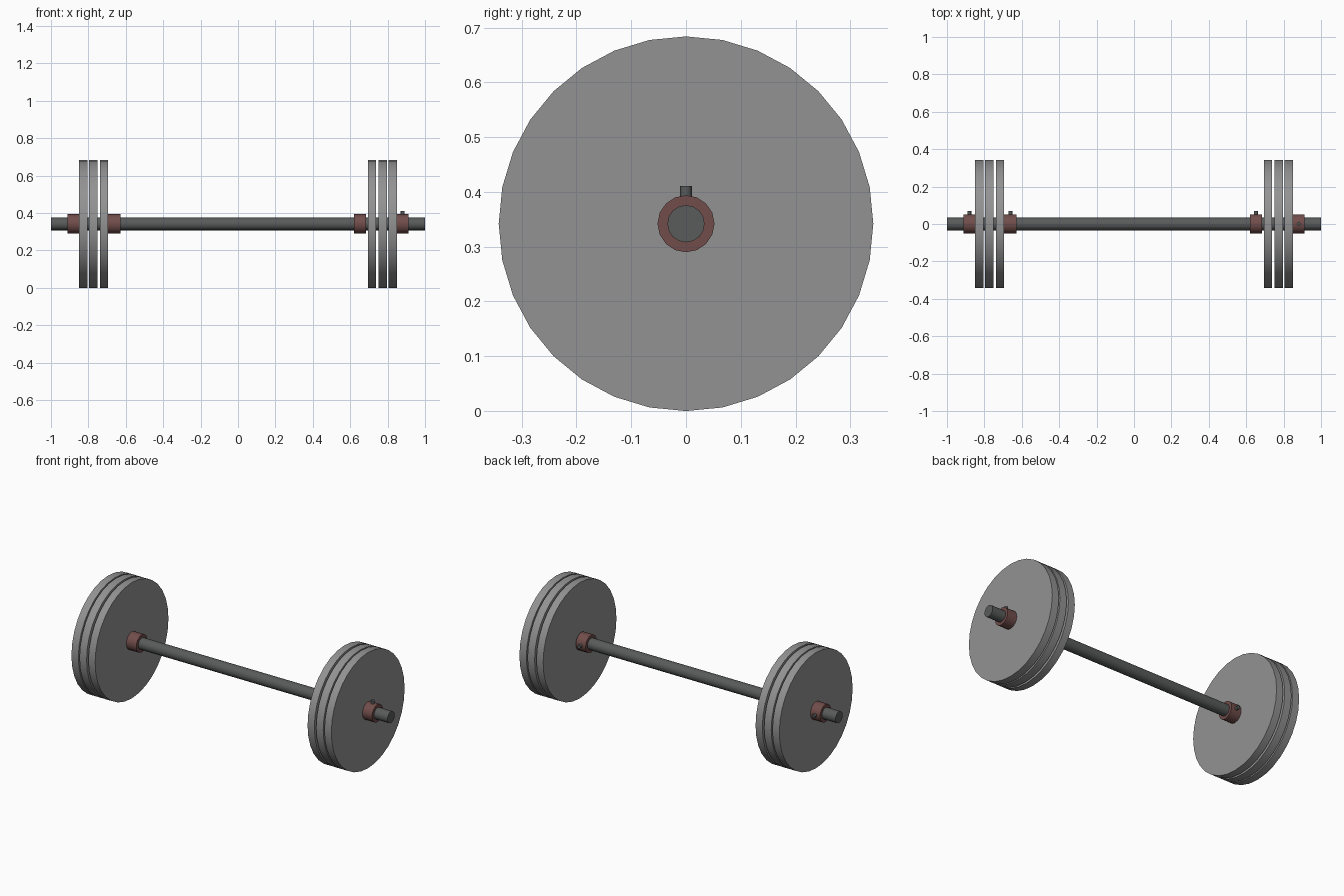
import bpy, math
from mathutils import Vector

if "Cube" in bpy.data.objects:
    bpy.data.objects.remove(bpy.data.objects["Cube"])

AXIS_Z = 0.342  # height of the bar's centre line


def material(name, rgb):
    m = bpy.data.materials.new(name)
    m.diffuse_color = (*rgb, 1)
    m.use_nodes = True
    m.node_tree.nodes["Principled BSDF"].inputs["Base Color"].default_value = m.diffuse_color
    return m


PLATE = material("plate grey", (0.29, 0.29, 0.29))
STEEL = material("dark steel", (0.10, 0.105, 0.105))
RED = material("dull red", (0.165, 0.075, 0.07))


def cylinder(name, start, end, radius, sides, mat):
    """Cylinder between two points, given relative to the bar's centre."""
    a, b = Vector(start), Vector(end)
    d = b - a
    bpy.ops.mesh.primitive_cylinder_add(
        vertices=sides, radius=radius, depth=d.length,
        location=(a + b) / 2 + Vector((0, 0, AXIS_Z)),
        rotation=d.to_track_quat('Z', 'Y').to_euler())
    ob = bpy.context.object
    ob.name = name
    ob.data.materials.append(mat)
    bpy.ops.object.shade_smooth_by_angle(angle=math.radians(30))
    return ob


# Long bar
cylinder("bar", (-1, 0, 0), (1, 0, 0), 0.034, 16, STEEL)

# Three weight plates on each end
for side, s in (("left", -1), ("right", 1)):
    for i, (x0, x1) in enumerate(((0.694, 0.738), (0.750, 0.796), (0.804, 0.849))):
        cylinder(f"{side}_plate_{i + 1}", (s * x0, 0, 0), (s * x1, 0, 0), 0.342, 32, PLATE)

# Collars with their locking pins; one pin points up, the others back
collars = (("left_outer", -0.912, -0.849, (0, 1, 0)),
           ("left_inner", -0.694, -0.628, (0, 1, 0)),
           ("right_inner", 0.620, 0.684, (0, 1, 0)),
           ("right_outer", 0.849, 0.912, (0, 0, 1)))
for name, x0, x1, direction in collars:
    cylinder(name + "_collar", (x0, 0, 0), (x1, 0, 0), 0.052, 16, RED)
    centre = Vector(((x0 + x1) / 2, 0, 0))
    d = Vector(direction)
    cylinder(name + "_pin", centre + d * 0.04, centre + d * 0.069, 0.0105, 12, STEEL)
